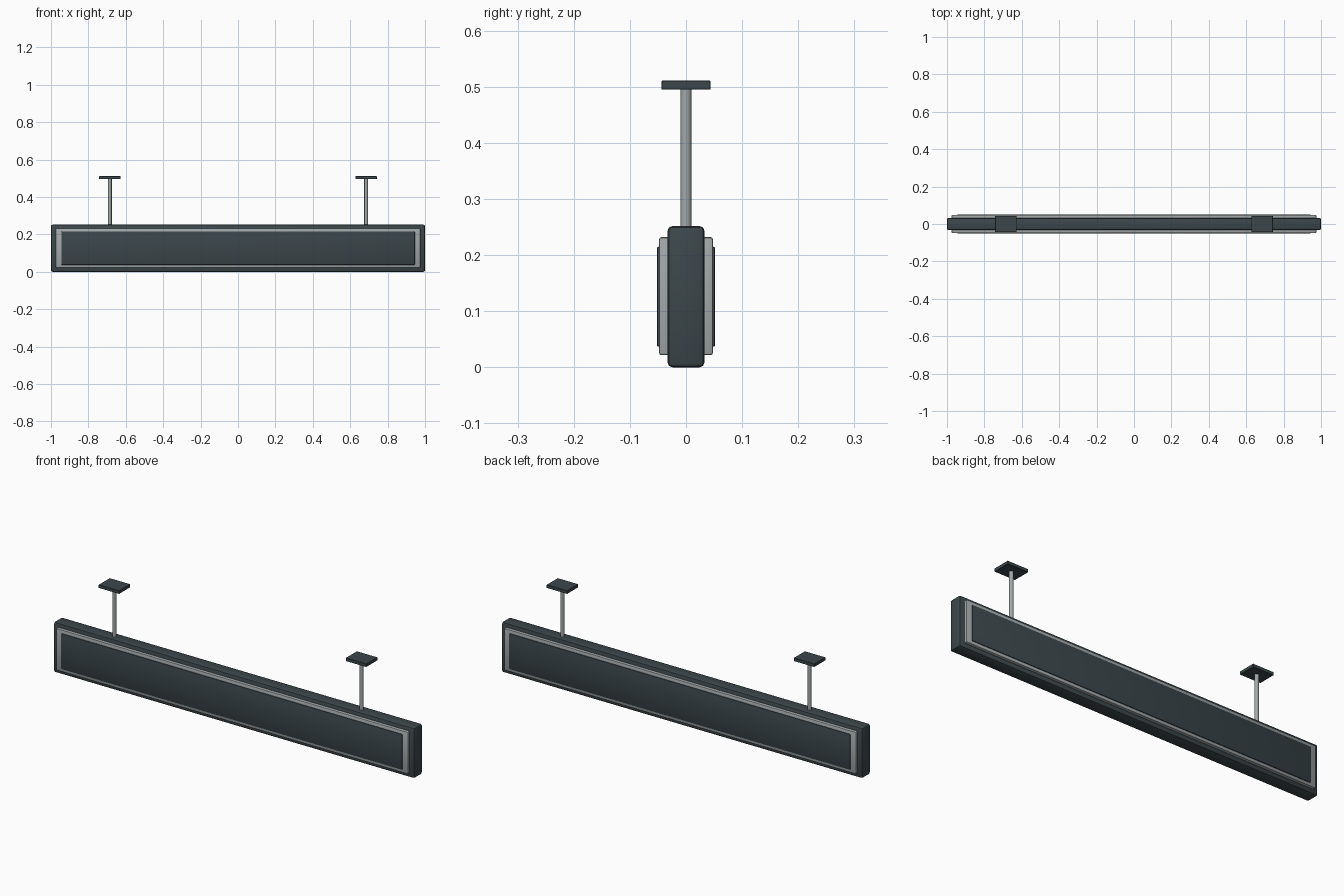
import bpy

cube = bpy.data.objects.get("Cube")
if cube:
    bpy.data.objects.remove(cube, do_unlink=True)


def material(name, rgb):
    m = bpy.data.materials.new(name)
    m.use_nodes = True
    m.diffuse_color = (*rgb, 1)
    bsdf = next(n for n in m.node_tree.nodes if n.type == 'BSDF_PRINCIPLED')
    bsdf.inputs["Base Color"].default_value = (*rgb, 1)
    return m


slate = material("dark slate", (0.045, 0.062, 0.069))
screen = material("screen slate", (0.043, 0.060, 0.068))
silver = material("silver grey", (0.36, 0.39, 0.39))


def finish(obj, name, mat):
    obj.name = name
    obj.data.materials.append(mat)
    bpy.ops.object.shade_smooth_by_angle(angle=0.6)
    return obj


def box(name, mat, center, size, bevel, segments=2):
    bpy.ops.mesh.primitive_cube_add(size=1, location=center)
    obj = bpy.context.object
    obj.scale = size
    bpy.ops.object.transform_apply(location=False, rotation=False, scale=True)
    mod = obj.modifiers.new("rounded edges", 'BEVEL')
    mod.width = bevel
    mod.segments = segments
    bpy.ops.object.modifier_apply(modifier=mod.name)
    return finish(obj, name, mat)


# Sign housing
box("housing", slate, (0, 0, 0.126), (2, 0.066, 0.252), 0.009)

# Raised frame and display panel on both faces
for side, s in (("front", -1), ("back", 1)):
    box(side + "_frame", silver, (0, s * 0.036, 0.127), (1.95, 0.024, 0.21), 0.004)
    box(side + "_panel", screen, (0, s * 0.042, 0.126), (1.89, 0.020, 0.178), 0.003)

# Hanging rods with ceiling plates
for side, s in (("left", 1), ("right", -1)):
    x = s * 0.685
    bpy.ops.mesh.primitive_cylinder_add(vertices=16, radius=0.01, depth=0.26,
                                        location=(x, 0, 0.37))
    finish(bpy.context.object, side + "_rod", silver)
    box(side + "_ceiling_plate", slate, (x, 0, 0.503), (0.114, 0.088, 0.016), 0.001, 1)
